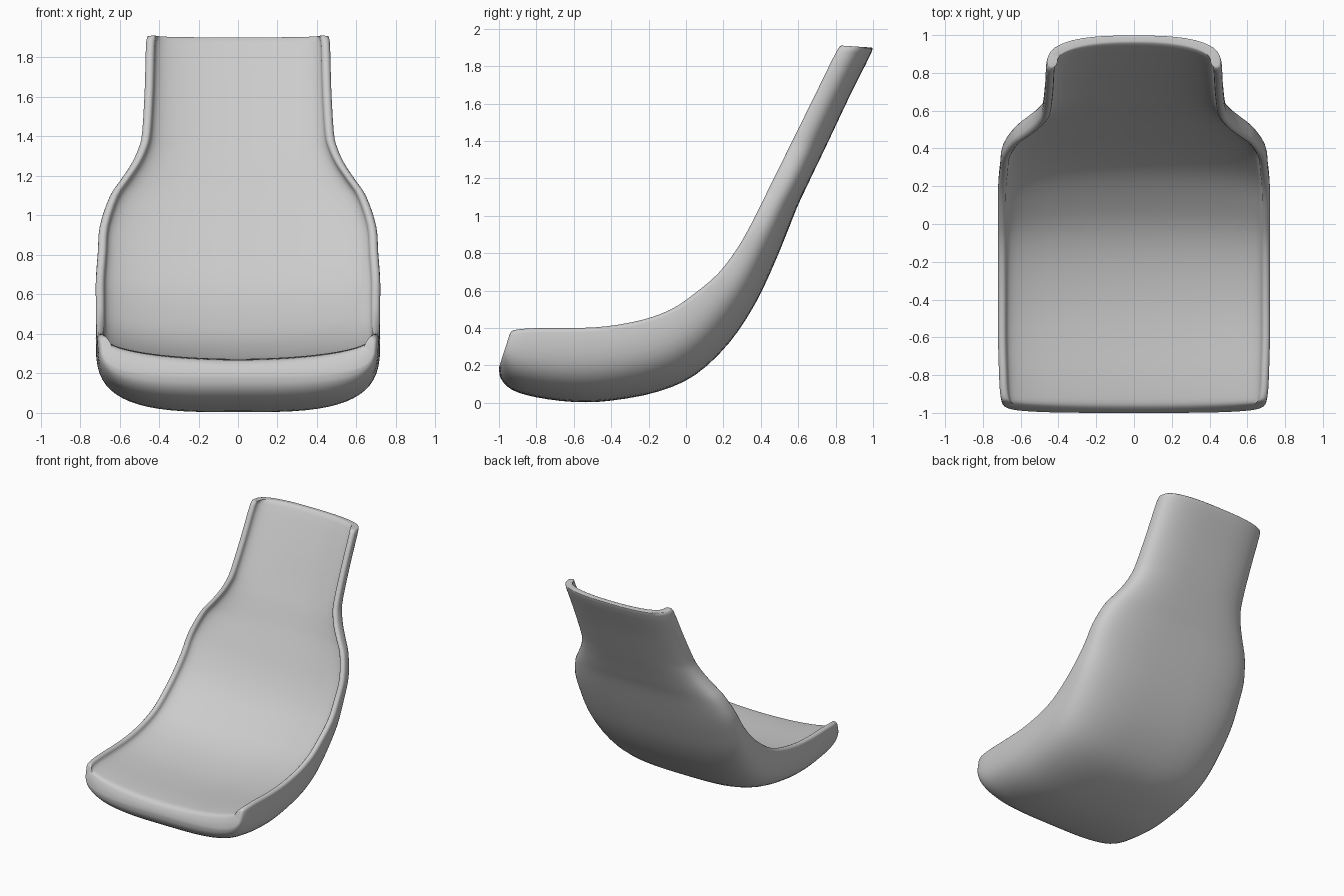
import bpy
import bmesh
from math import cos, sin, pi
from mathutils import Vector

default_cube = bpy.data.objects.get("Cube")
if default_cube:
    bpy.data.objects.remove(default_cube, do_unlink=True)

# Stations from seat front to backrest top:
# underside y, z / rim y, z / half width
STATIONS = [
    (-1, .19, -.945, .36, .685),
    (-.99, .13, -.93, .385, .70),
    (-.93, .07, -.88, .395, .71),
    (-.8, .03, -.78, .4, .715),
    (-.6, .005, -.6, .4, .72),
    (-.4, .012, -.42, .41, .72),
    (-.15, .06, -.23, .445, .72),
    (.05, .15, -.08, .5, .72),
    (.23, .32, .04, .58, .72),
    (.37, .53, .17, .69, .72),
    (.47, .74, .27, .82, .71),
    (.54, .91, .345, .95, .7),
    (.6, 1.06, .42, 1.1, .65),
    (.645, 1.155, .46, 1.181, .595),
    (.69, 1.25, .5, 1.262, .54),
    (.73, 1.333, .54, 1.343, .503),
    (.77, 1.417, .58, 1.424, .485),
    (.88, 1.65, .69, 1.647, .472),
    (.99, 1.87, .805, 1.88, .465),
    (.99, 1.9, .835, 1.91, .45),
]
STEPS = 3      # loft rows per station
HALF = 16      # points on half of a section curve
RIM = 0.045    # rim width
BOWL = 0.125   # depth of the hollow below the rim


def catmull(p, q, r, s, t):
    return [b + .5 * t * (c - a + t * (2*a - 5*b + 4*c - d + t * (3*(b - c) + d - a)))
            for a, b, c, d in zip(p, q, r, s)]


def smooth_rows(points):
    last = len(points) - 1
    rows = []
    for i in range(last):
        near = [points[min(max(i + k, 0), last)] for k in (-1, 0, 1, 2)]
        rows += [catmull(*near, step / STEPS) for step in range(STEPS)]
    return rows + [points[-1]]


def bowl(width, low, high, power):
    """Superellipse bowl from the -x edge to the +x edge as (x, height)."""
    result = []
    for i in range(2 * HALF + 1):
        a = pi * i / (2 * HALF)
        c, s = cos(a), sin(a)
        x = -width * (1 if c >= 0 else -1) * abs(c) ** (2 / power)
        result.append((x, high - (high - low) * max(s, 0) ** (2 / power)))
    return result


def section(row, fraction):
    oy, oz, ry, rz, width = row
    under, rim = Vector((0, oy, oz)), Vector((0, ry, rz))
    depth = (rim - under).length
    up = (rim - under) / depth
    edge = depth - RIM * .5
    floor = depth - BOWL - .01 * fraction
    outer = bowl(width, 0, edge, 3.5 - .8 * fraction)
    inner = bowl(width - RIM, floor, edge, 1.9 + .4 * fraction)[::-1]

    # Rounded rim joining the outer and inner bowls
    cap = [(width - RIM / 2 + RIM / 2 * cos(a), edge + RIM / 2 * sin(a))
           for a in (pi * k / 6 for k in range(1, 6))]
    loop = outer + cap + inner + [(-x, h) for x, h in reversed(cap)]
    return [under + up * h + Vector((x, 0, 0)) for x, h in loop]


# Loft the sections into a closed shell
rows = smooth_rows(STATIONS)
bm = bmesh.new()
rings = [[bm.verts.new(p) for p in section(row, i / (len(rows) - 1))]
         for i, row in enumerate(rows)]
count = len(rings[0])
for a, b in zip(rings, rings[1:]):
    for i in range(count):
        j = (i + 1) % count
        bm.faces.new((a[i], a[j], b[j], b[i]))

# Close the front lip and the backrest top with strips between both bowls
span = 2 * HALF + 1
for ring in (rings[0], rings[-1]):
    inner = ring[span + 5:2 * span + 5][::-1]
    for i in range(span - 1):
        bm.faces.new((ring[i], ring[i + 1], inner[i + 1], inner[i]))
    bm.faces.new(ring[span - 1:span + 6])
    bm.faces.new(ring[2 * span + 4:] + [ring[0]])
bmesh.ops.recalc_face_normals(bm, faces=bm.faces)
mesh = bpy.data.meshes.new("seat_shell")
bm.to_mesh(mesh)
bm.free()
seat = bpy.data.objects.new("seat_shell", mesh)
bpy.context.collection.objects.link(seat)

# Plain grey finish
grey = bpy.data.materials.new("light_grey")
grey.use_nodes = True
grey.diffuse_color = (.6, .6, .6, 1)
grey.node_tree.nodes["Principled BSDF"].inputs["Base Color"].default_value = (.6, .6, .6, 1)
mesh.materials.append(grey)

# Softened end edges and smooth shading
bevel = seat.modifiers.new("soft_ends", "BEVEL")
bevel.width = .012
bevel.segments = 2
bevel.limit_method = "ANGLE"
bevel.angle_limit = .9
bpy.context.view_layer.objects.active = seat
seat.select_set(True)
bpy.ops.object.shade_smooth_by_angle(angle=1.2)
